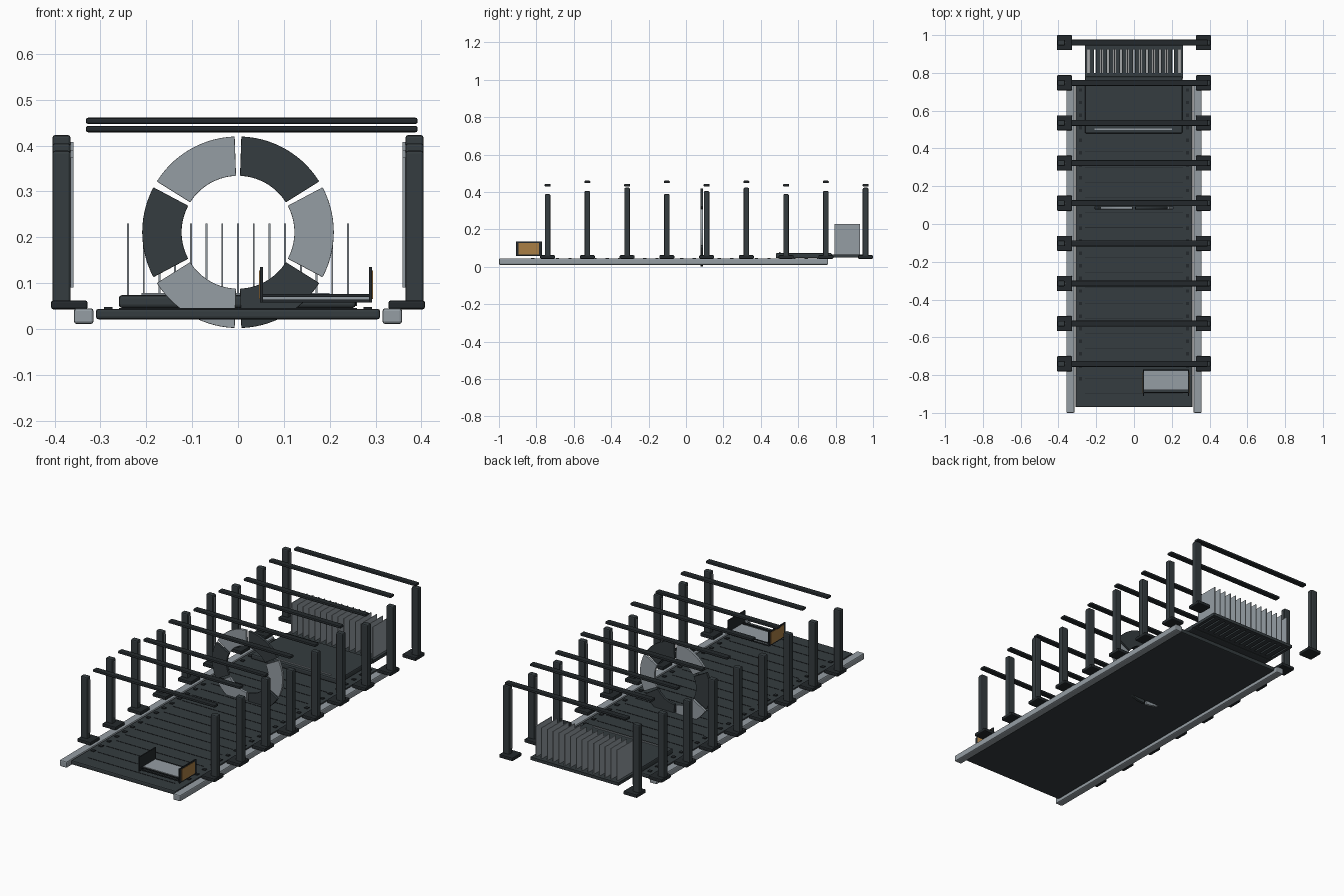
import bpy, bmesh
from math import sin, cos, radians

if "Cube" in bpy.data.objects:
    bpy.data.objects.remove(bpy.data.objects["Cube"])


def material(name, rgb):
    m = bpy.data.materials.new(name)
    m.diffuse_color = (*rgb, 1)
    m.use_nodes = True
    m.node_tree.nodes["Principled BSDF"].inputs["Base Color"].default_value = m.diffuse_color
    return m


DARK = material("dark_steel", (0.035, 0.045, 0.05))
BLACK = material("black_steel", (0.017, 0.022, 0.025))
LIGHT = material("light_alloy", (0.30, 0.34, 0.37))
AMBER = material("amber", (0.40, 0.21, 0.06))


def finish(name, bm, mat, bevel=0):
    bmesh.ops.recalc_face_normals(bm, faces=bm.faces)
    me = bpy.data.meshes.new(name)
    bm.to_mesh(me)
    bm.free()
    ob = bpy.data.objects.new(name, me)
    bpy.context.collection.objects.link(ob)
    me.materials.append(mat)
    if bevel:
        mod = ob.modifiers.new("bevel", "BEVEL")
        mod.width = bevel
        mod.segments = 2
    return ob


def boxes(name, spans, mat, bevel=0):
    """One object from (x0, x1, y0, y1, z0, z1) spans."""
    bm = bmesh.new()
    for x0, x1, y0, y1, z0, z1 in spans:
        vs = bmesh.ops.create_cube(bm, size=1)["verts"]
        for v in vs:
            v.co.x = x0 + (v.co.x + 0.5) * (x1 - x0)
            v.co.y = y0 + (v.co.y + 0.5) * (y1 - y0)
            v.co.z = z0 + (v.co.z + 0.5) * (z1 - z0)
    return finish(name, bm, mat, bevel)


def ring_segment(name, angle, mat, y=0.085, cz=0.211, r0=0.123, r1=0.209, t=0.014):
    """Flat arc block standing in the xz plane."""
    steps = [radians(angle - 28 + 56 * i / 14) for i in range(15)]
    outline = [(r1 * cos(a), cz + r1 * sin(a)) for a in steps]
    outline += [(r0 * cos(a), cz + r0 * sin(a)) for a in reversed(steps)]
    bm = bmesh.new()
    face = bm.faces.new([bm.verts.new((x, y - t / 2, z)) for x, z in outline])
    out = bmesh.ops.extrude_face_region(bm, geom=[face])["geom"]
    moved = [v for v in out if isinstance(v, bmesh.types.BMVert)]
    bmesh.ops.translate(bm, verts=moved, vec=(0, t, 0))
    return finish(name, bm, mat, 0.0015)


# main deck and side rails
boxes("deck_plate", [(-0.31, 0.31, -0.97, 0.745, 0.021, 0.044)], DARK, 0.006)
for side, s in (("left", -1), ("right", 1)):
    a, b = sorted((s * 0.315, s * 0.358))
    boxes(side + "_rail", [(a, b, -1, 0.76, 0.011, 0.045)], LIGHT, 0.006)

# deck studs along both edges, and thin seams across
ys = [-0.82 + 0.0665 * i for i in range(24)]
boxes("deck_studs", [(s * 0.283 - 0.009, s * 0.283 + 0.009, y - 0.009, y + 0.009, 0.042, 0.048)
                     for s in (-1, 1) for y in ys], BLACK)
boxes("deck_seams", [(-0.26, 0.26, -0.9 + 0.08 * i, -0.897 + 0.08 * i, 0.042, 0.0455)
                     for i in range(17)], BLACK)

# rows of posts with feet, and roof bars above them
for i in range(9):
    y = -0.74 + 0.2125 * i
    top = (0.389, 0.405, 0.423)[i % 3]
    for side, s in (("left", -1), ("right", 1)):
        a, b = sorted((s * 0.365, s * 0.405))
        boxes(f"{side}_post_{i}", [(a, b, y - 0.015, y + 0.015, 0.055, top)], DARK, 0.006)
        a, b = sorted((s * 0.328, s * 0.408))
        boxes(f"{side}_foot_{i}", [(a, b, y - 0.04, y + 0.04, 0.043, 0.062)], BLACK, 0.005)
        a, b = sorted((s * 0.359, s * 0.367))
        boxes(f"{side}_post_strip_{i}", [(a, b, y - 0.004, y + 0.004, 0.09, top - 0.015)], LIGHT)
    z = 0.436 if i % 2 == 0 else 0.454
    boxes(f"roof_bar_{i}", [(-0.332, 0.392, y - 0.016, y + 0.016, z - 0.007, z + 0.007)],
          BLACK, 0.005)

# segmented ring
for k in range(6):
    ring_segment(f"ring_segment_{k}", 60 * k, DARK if k % 2 else LIGHT)

# rear raised deck with its trim
boxes("rear_deck", [(-0.26, 0.257, 0.48, 0.78, 0.046, 0.074)], DARK, 0.007)
boxes("rear_deck_trim", [(-0.21, 0.20, 0.498, 0.506, 0.072, 0.078)], LIGHT)

# rear slatted tray and cooling fins
pitch = 0.48 / 14
fin_x = [-0.24 + pitch * i for i in range(15)]
slats = [(-0.26, -0.245, 0.77, 0.945, 0.05, 0.066), (0.245, 0.26, 0.77, 0.945, 0.05, 0.066)]
slats += [(x + 0.005, x + pitch - 0.005, 0.78, 0.935, 0.05, 0.066) for x in fin_x[:-1]]
slats += [(-0.26, 0.26, 0.77, 0.80, 0.05, 0.066), (-0.26, 0.26, 0.925, 0.945, 0.05, 0.066)]
boxes("rear_tray", slats, DARK)
boxes("rear_fins", [(x - 0.002, x + 0.002, 0.795, 0.93, 0.06, 0.23) for x in fin_x], LIGHT)

# front cradle: floor, rods, end plates with amber panels
boxes("cradle_floor", [(0.05, 0.288, -0.88, -0.775, 0.06, 0.074)], LIGHT)
boxes("cradle_rods", [(0.05, 0.288, y - 0.003, y + 0.003, z - 0.003, z + 0.003)
                      for y in (-0.893, -0.774) for z in (0.061, 0.073)], BLACK)
for side, x, s in (("left", 0.051, -1), ("right", 0.289, 1)):
    boxes(f"cradle_{side}_end", [(x - 0.003, x + 0.003, -0.91, -0.77, 0.058, 0.135)], BLACK)
    a, b = sorted((x + s * 0.002, x + s * 0.005))
    boxes(f"cradle_{side}_panel", [(a, b, -0.895, -0.785, 0.065, 0.128)], AMBER)
